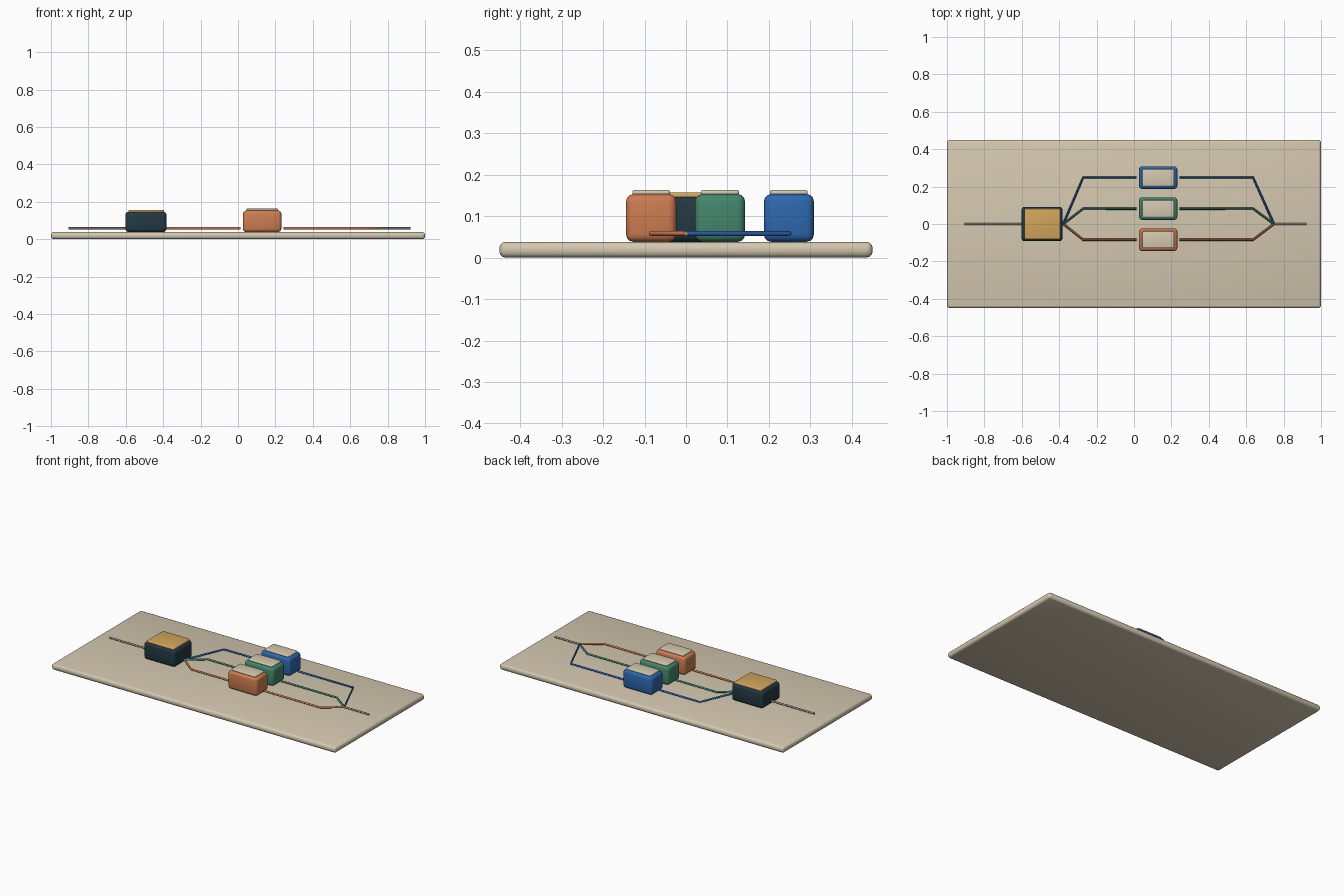
import bpy

if "Cube" in bpy.data.objects:
    bpy.data.objects.remove(bpy.data.objects["Cube"])

def material(name, hex_code):
    lin = []
    for i in (0, 2, 4):
        c = int(hex_code[i:i + 2], 16) / 255
        lin.append(c / 12.92 if c <= 0.04045 else ((c + 0.055) / 1.055) ** 2.4)
    m = bpy.data.materials.new(name)
    m.diffuse_color = (*lin, 1)
    m.use_nodes = True
    m.node_tree.nodes["Principled BSDF"].inputs["Base Color"].default_value = m.diffuse_color
    return m

SAND = material("sand", "D4C8B0")
NAVY = material("dark_navy", "233843")
GOLD = material("gold", "D2A55C")
GREY = material("warm_grey", "9C9384")
ORANGE = material("copper_orange", "CC7D51")
GREEN = material("green", "45866C")
BLUE = material("blue", "2E68AE")

def select(obj):
    bpy.ops.object.select_all(action='DESELECT')
    obj.select_set(True)
    bpy.context.view_layer.objects.active = obj

def rounded_box(name, x, y, z0, z1, sx, sy, bevel, mat):
    bpy.ops.mesh.primitive_cube_add(size=1, location=(x, y, (z0 + z1) / 2))
    o = bpy.context.object
    o.name = name
    o.scale = (sx, sy, z1 - z0)
    bpy.ops.object.transform_apply(location=False, rotation=False, scale=True)
    o.data.materials.append(mat)
    b = o.modifiers.new("rounding", 'BEVEL')
    b.width, b.segments = bevel, 3
    select(o)
    bpy.ops.object.modifier_apply(modifier=b.name)
    bpy.ops.object.shade_smooth_by_angle(angle=0.7)
    return o

def wire(name, points, mat, radius=0.006, z=0.058):
    c = bpy.data.curves.new(name, 'CURVE')
    c.dimensions = '3D'
    c.bevel_depth, c.bevel_resolution, c.use_fill_caps = radius, 2, True
    s = c.splines.new('POLY')
    s.points.add(len(points) - 1)
    for p, (x, y) in zip(s.points, points):
        p.co = (x, y, z, 1)
    c.materials.append(mat)
    o = bpy.data.objects.new(name, c)
    bpy.context.collection.objects.link(o)
    select(o)
    bpy.ops.object.convert(target='MESH')
    bpy.ops.object.shade_smooth_by_angle(angle=0.8)

# Base slab
rounded_box("base_board", 0, 0, 0, 0.038, 2, 0.9, 0.015, SAND)

# Splitter block with its cap
rounded_box("splitter_block", -0.492, 0, 0.038, 0.147, 0.22, 0.184, 0.018, NAVY)
rounded_box("splitter_cap", -0.49, 0, 0.141, 0.157, 0.19, 0.164, 0.006, GOLD)

# Incoming and outgoing leads
wire("input_lead", [(-0.905, 0), (-0.6, 0)], GREY)
wire("output_lead", [(0.75, 0), (0.922, 0)], GREY)

# Three parallel branches
for name, y, mat in (("orange", -0.084, ORANGE), ("green", 0.082, GREEN), ("blue", 0.248, BLUE)):
    rounded_box(name + "_block", 0.129, y, 0.038, 0.153, 0.206, 0.121, 0.018, mat)
    rounded_box(name + "_block_cap", 0.129, y, 0.15, 0.163, 0.17, 0.091, 0.005, SAND)
    wire(name + "_wire_in", [(-0.378, 0), (-0.272, y), (0.014, y)], mat)
    wire(name + "_wire_out", [(0.243, y), (0.637, y), (0.748, 0)], mat)
